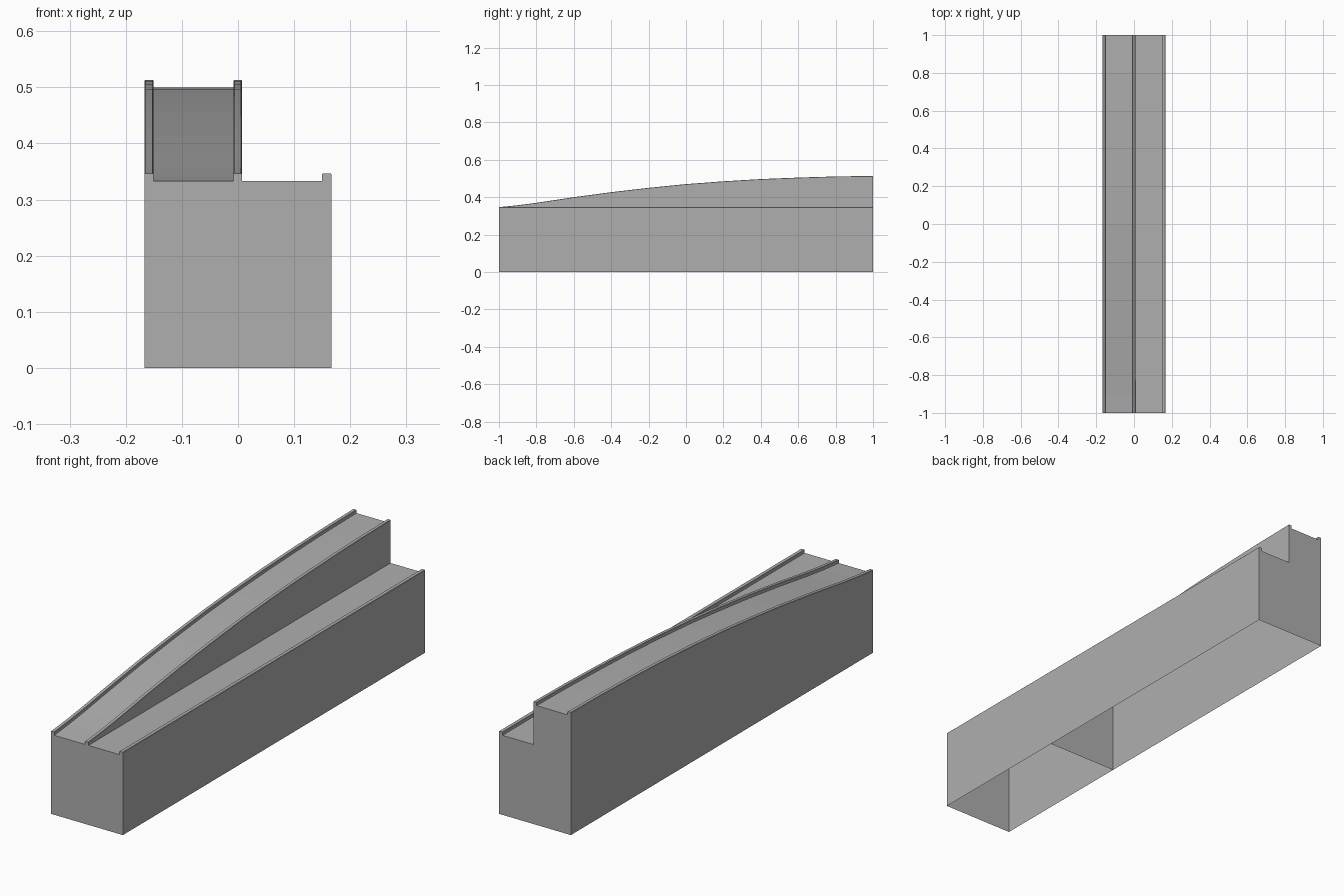
import bpy, bmesh

if "Cube" in bpy.data.objects:
    bpy.data.objects.remove(bpy.data.objects["Cube"])

HALF, DECK, CURB, CH = 0.1667, 0.333, 0.0137, 0.0015

# Ramp rise (y, height above the flat lane)
RISE = [(-1, 0), (-0.9, 0.010), (-0.8, 0.023), (-0.6, 0.053), (-0.4, 0.080),
        (-0.2, 0.103), (0, 0.123), (0.2, 0.138), (0.4, 0.150), (0.6, 0.158),
        (0.8, 0.164), (1, 0.1667)]

# Mid-grey finish
grey = bpy.data.materials.new("grey")
grey.diffuse_color = (0.43, 0.43, 0.43, 1)
grey.use_nodes = True
grey.node_tree.nodes["Principled BSDF"].inputs["Base Color"].default_value = grey.diffuse_color


def curb_top(x0, x1, z):
    """Chamfered top of a curb running from x0 to x1."""
    t = z + CURB
    return [(x0, t - CH), (x0 + CH, t), (x1 - CH, t), (x1, t - CH)]


def section(h):
    """Cross-section: raised ramp lane on the left, flat lane on the right."""
    r = DECK + h
    pts = [(-HALF, 0)] + curb_top(-HALF, -0.151, r)
    pts += [(-0.151, r), (-0.008, r)] + curb_top(-0.008, 0.007, r)
    pts += [(0.007, DECK), (0.150, DECK)] + curb_top(0.150, HALF, DECK)
    return pts + [(HALF, 0)]


def make_object(name, bm):
    me = bpy.data.meshes.new(name)
    bm.to_mesh(me)
    bm.free()
    me.materials.append(grey)
    ob = bpy.data.objects.new(name, me)
    bpy.context.collection.objects.link(ob)
    return ob


# Track shell: lofted sections with closed ends and an open bottom
bm = bmesh.new()
rows = [[bm.verts.new((x, y, z)) for x, z in section(h)] for y, h in RISE]
for a, b in zip(rows, rows[1:]):
    for i in range(len(a) - 1):
        bm.faces.new((a[i], b[i], b[i + 1], a[i + 1]))
bm.faces.new(rows[0])
bm.faces.new(rows[-1][::-1])
bmesh.ops.recalc_face_normals(bm, faces=bm.faces)
make_object("track_shell", bm)

# Cross wall dividing the hollow underside
bm = bmesh.new()
bm.faces.new([bm.verts.new((x, -0.333, z)) for x, z in
              [(HALF, 0), (-HALF, 0), (-HALF, DECK), (HALF, DECK)]])
make_object("inner_cross_wall", bm)
